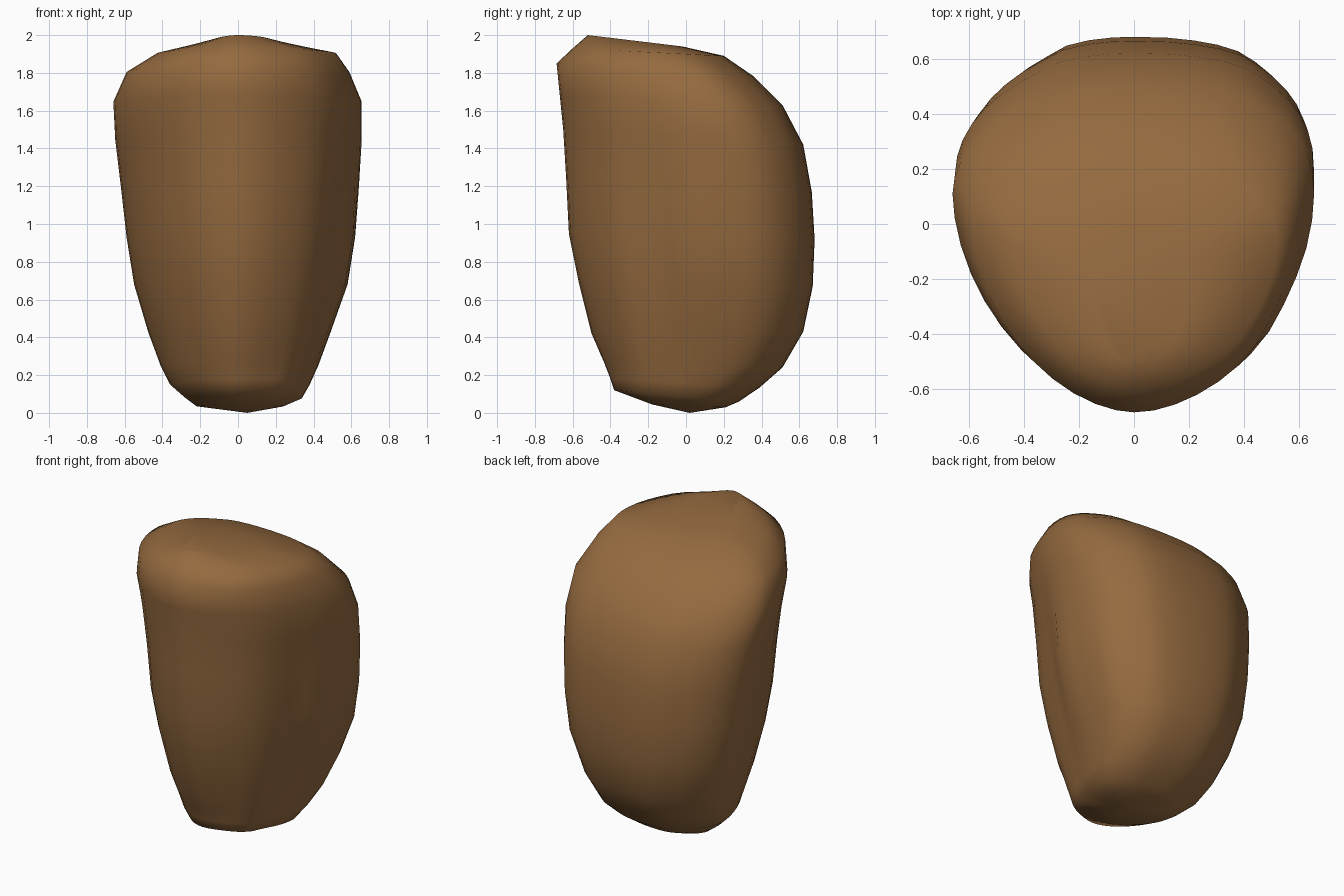
import bpy, bmesh
from math import sin, cos, pi, exp

if "Cube" in bpy.data.objects:
    bpy.data.objects.remove(bpy.data.objects["Cube"])

# Tilted rings: front y, front z, back y, back z, left x, right x
RINGS = [
    (-0.18, 0.045, 0.21, 0.03, -0.22, 0.24),
    (-0.38, 0.12, 0.28, 0.06, -0.28, 0.34),
    (-0.40, 0.18, 0.39, 0.135, -0.36, 0.38),
    (-0.435, 0.27, 0.51, 0.24, -0.41, 0.425),
    (-0.50, 0.42, 0.62, 0.43, -0.475, 0.49),
    (-0.57, 0.70, 0.67, 0.67, -0.55, 0.58),
    (-0.62, 0.95, 0.68, 0.92, -0.59, 0.62),
    (-0.635, 1.25, 0.665, 1.17, -0.62, 0.64),
    (-0.65, 1.50, 0.62, 1.42, -0.65, 0.655),
    (-0.668, 1.68, 0.51, 1.63, -0.66, 0.655),
    (-0.685, 1.85, 0.36, 1.78, -0.59, 0.59),
    (-0.60, 1.93, 0.20, 1.89, -0.43, 0.52),
    (-0.52, 2.00, -0.02, 1.94, -0.15, 0.20),
]
SIDES = 44


def spow(v, e):
    return (1 if v >= 0 else -1) * abs(v) ** e


def bell(v, centre, width):
    return exp(-((v - centre) / width) ** 2)


def ring_points(yf, zf, yb, zb, xl, xr):
    """Uneven rounded section: boxy back right, slanted back left, tapered front."""
    yc = yf + (yb - yf) * 0.66
    low = bell(zf, 0.1, 0.4)
    mid = bell(zf, 0.85, 0.45)
    pts = []
    for i in range(SIDES):
        a = 2 * pi * i / SIDES
        c, s = cos(a), sin(a)
        if s < 0:
            p = 1.85 if c > 0 else 1.78
        else:
            p = 2.4 if c > 0 else 1.95 - 0.2 * low
        u, v = spow(c, 2 / p), spow(s, 2 / p)
        # right front: long ridge, groove, then a second bulge; corners at the back
        k = 1.0
        if c > 0:
            k += (0.02 + 0.06 * low) * bell(s, -0.72, 0.16)
            k -= 0.055 * mid * bell(s, -0.50, 0.12)
            k += 0.03 * mid * bell(s, -0.28, 0.12)
            k += 0.02 * bell(s, 0.85, 0.1)
        else:
            k += 0.025 * bell(s, 0.92, 0.06)
        x = u * k * (xr if u > 0 else -xl)
        y = yc + v * k * ((yb - yc) if v > 0 else (yc - yf))
        z = zf + (zb - zf) * (y - yf) / (yb - yf)
        pts.append((x, min(y, 0.685), z))
    return pts


# Stone body
bm = bmesh.new()
rings = [[bm.verts.new(p) for p in ring_points(*r)] for r in RINGS]
for lo, hi in zip(rings, rings[1:]):
    for i in range(SIDES):
        j = (i + 1) % SIDES
        bm.faces.new((lo[i], lo[j], hi[j], hi[i]))
base = bm.verts.new((0.05, 0.02, 0.0))
for i in range(SIDES):
    bm.faces.new((base, rings[0][(i + 1) % SIDES], rings[0][i]))
bm.faces.new(rings[-1])
bmesh.ops.recalc_face_normals(bm, faces=bm.faces)
for f in bm.faces:
    f.smooth = True

mesh = bpy.data.meshes.new("rock")
bm.to_mesh(mesh)
bm.free()
rock = bpy.data.objects.new("rock", mesh)
bpy.context.collection.objects.link(rock)

# Brown stone colour
mat = bpy.data.materials.new("brown_stone")
mat.diffuse_color = (0.30, 0.145, 0.05, 1)
mat.use_nodes = True
mat.node_tree.nodes["Principled BSDF"].inputs["Base Color"].default_value = mat.diffuse_color
mesh.materials.append(mat)
